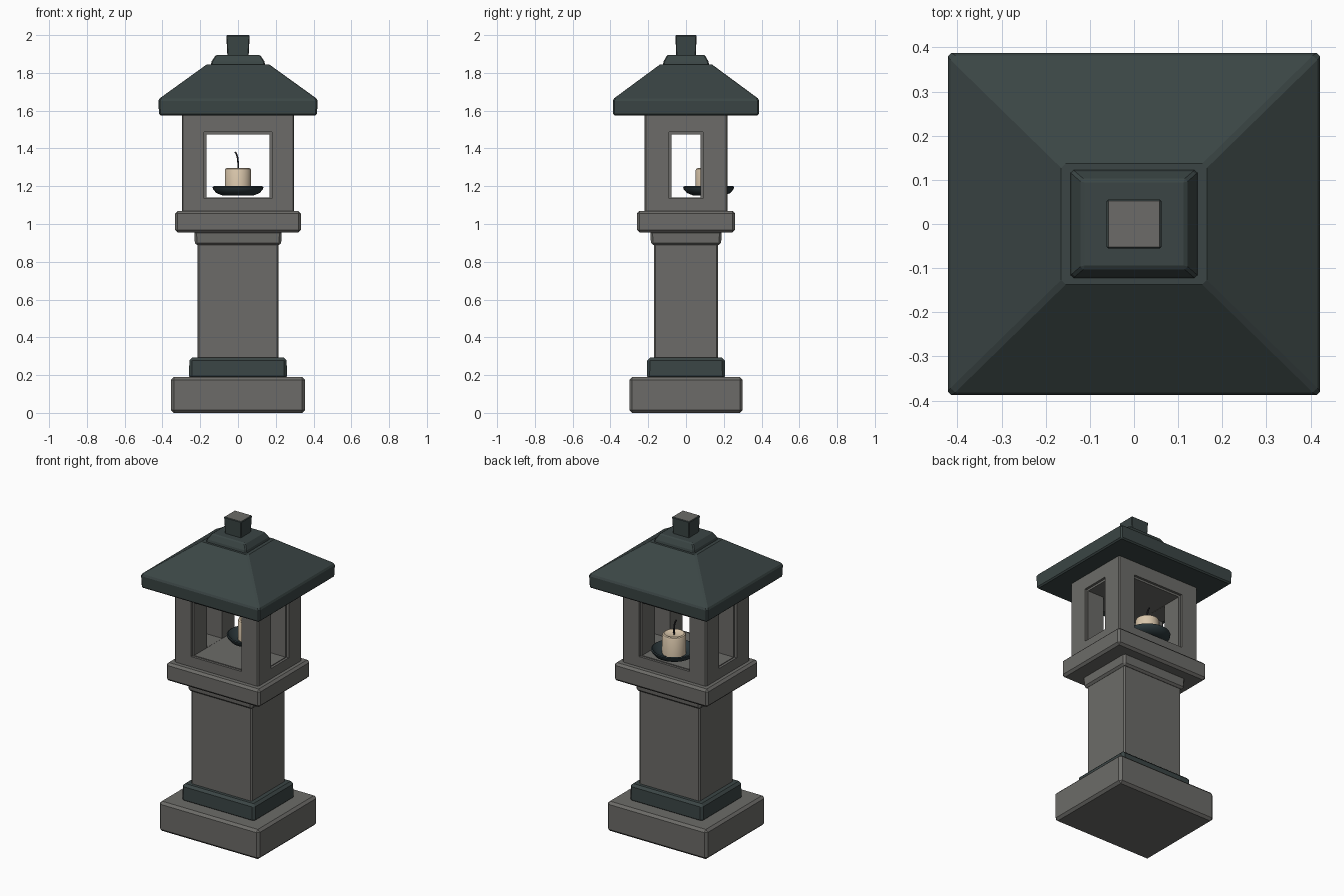
import bpy, bmesh, math

if "Cube" in bpy.data.objects:
    bpy.data.objects.remove(bpy.data.objects["Cube"])


def material(name, rgb):
    m = bpy.data.materials.new(name)
    m.diffuse_color = (*rgb, 1)
    m.use_nodes = True
    m.node_tree.nodes["Principled BSDF"].inputs["Base Color"].default_value = m.diffuse_color
    return m


STONE = material("grey stone", (0.150, 0.148, 0.138))
SLATE = material("dark slate", (0.043, 0.060, 0.059))
IRON = material("dark iron", (0.024, 0.038, 0.043))
WAX = material("cream wax", (0.70, 0.57, 0.41))
SOOT = material("black wick", (0.02, 0.02, 0.024))


def finish(name, bm, mats):
    bmesh.ops.recalc_face_normals(bm, faces=bm.faces)
    me = bpy.data.meshes.new(name)
    bm.to_mesh(me)
    bm.free()
    for m in mats:
        me.materials.append(m)
    ob = bpy.data.objects.new(name, me)
    bpy.context.collection.objects.link(ob)
    return ob


def stack(name, rings, mat, bevel=0.012):
    """Closed block from rectangular rings (half x, half y, z)."""
    bm = bmesh.new()
    loops = [[bm.verts.new((sx * hx, sy * hy, z))
              for sx, sy in ((-1, -1), (1, -1), (1, 1), (-1, 1))]
             for hx, hy, z in rings]
    bm.faces.new(loops[0])
    bm.faces.new(loops[-1])
    for a, b in zip(loops, loops[1:]):
        for i in range(4):
            j = (i + 1) % 4
            bm.faces.new((a[i], a[j], b[j], b[i]))
    ob = finish(name, bm, [mat])
    if bevel:
        mod = ob.modifiers.new("chamfer", 'BEVEL')
        mod.width = bevel
        mod.segments = 1
        mod.limit_method = 'ANGLE'
        mod.angle_limit = math.radians(40)
    return ob


def lathe(name, profile, mat, y, sides=24):
    """Turned part around a vertical axis at (0, y)."""
    bm = bmesh.new()
    rings = []
    for r, z in profile:
        if r == 0:
            rings.append([bm.verts.new((0, y, z))] * sides)
        else:
            rings.append([bm.verts.new((r * math.cos(math.tau * i / sides),
                                        y + r * math.sin(math.tau * i / sides), z))
                          for i in range(sides)])
    for a, b in zip(rings, rings[1:]):
        for i in range(sides):
            j = (i + 1) % sides
            quad = list(dict.fromkeys((a[i], a[j], b[j], b[i])))
            bm.faces.new(quad)
    ob = finish(name, bm, [mat])
    bpy.context.view_layer.objects.active = ob
    ob.select_set(True)
    bpy.ops.object.shade_smooth_by_angle(angle=math.radians(35))
    ob.select_set(False)
    return ob


# Pedestal
stack("base_slab", [(0.355, 0.30, 0), (0.355, 0.30, 0.19)], STONE, 0.015)
stack("plinth", [(0.26, 0.208, 0.18), (0.257, 0.205, 0.293)], SLATE, 0.015)
stack("column", [(0.215, 0.17, 0.28), (0.215, 0.17, 0.90)], STONE, 0.008)
stack("collar", [(0.228, 0.185, 0.888), (0.232, 0.19, 0.965)], STONE, 0.012)
stack("platform", [(0.333, 0.26, 0.955), (0.333, 0.26, 1.07)], STONE, 0.014)

# Lantern house, cut by two crossing openings with recessed surrounds
house = stack("lantern_house", [(0.297, 0.22, 1.06), (0.297, 0.22, 1.59)], STONE, 0.007)


def cut(name, x0, x1, y0, y1, z0, z1):
    c = stack(name, [((x1 - x0) / 2, (y1 - y0) / 2, z0),
                     ((x1 - x0) / 2, (y1 - y0) / 2, z1)], STONE, 0)
    c.location = ((x0 + x1) / 2, (y0 + y1) / 2, 0)
    c.hide_render = True
    c.hide_viewport = True
    mod = house.modifiers.new(name, 'BOOLEAN')
    mod.operation = 'DIFFERENCE'
    mod.solver = 'EXACT'
    mod.object = c


cut("front_opening_cutter", -0.167, 0.167, -0.5, 0.5, 1.14, 1.475)
cut("side_opening_cutter", -0.6, 0.6, -0.078, 0.078, 1.141, 1.474)
for s, tag in ((-1, "a"), (1, "b")):
    ya, yb = sorted((s * 0.205, s * 0.4))
    cut("front_recess_cutter_" + tag, -0.179, 0.179, ya, yb, 1.135, 1.488)
    xa, xb = sorted((s * 0.282, s * 0.5))
    cut("side_recess_cutter_" + tag, xa, xb, -0.091, 0.091, 1.136, 1.487)

# Roof, cap and finial
stack("roof", [(0.418, 0.385, 1.575), (0.422, 0.388, 1.66), (0.165, 0.137, 1.845)],
      SLATE, 0.008)
stack("roof_cap", [(0.146, 0.124, 1.835), (0.140, 0.119, 1.86), (0.118, 0.100, 1.895)],
      SLATE, 0.006)
finial = stack("finial", [(0.056, 0.052, 1.885), (0.062, 0.056, 2.0)], SLATE, 0.004)
finial.data.materials.append(STONE)
for p in finial.data.polygons:
    if p.normal.z > 0.9:
        p.material_index = 1

# Candle on a saucer, set towards the back opening
CY = 0.12
lathe("saucer", [(0, 1.152), (0.085, 1.152), (0.115, 1.164), (0.132, 1.184), (0.135, 1.196),
                 (0.128, 1.2), (0.12, 1.192), (0.105, 1.178), (0.08, 1.17), (0, 1.17)],
      IRON, CY)
lathe("candle", [(0, 1.165), (0.07, 1.165), (0.07, 1.283), (0.066, 1.292), (0.058, 1.296),
                 (0.045, 1.289), (0, 1.286)], WAX, CY)
wick = bpy.data.curves.new("wick", 'CURVE')
wick.dimensions = '3D'
wick.bevel_depth = 0.005
wick.bevel_resolution = 1
wick.use_fill_caps = True
pts = [(0, 1.28), (0.001, 1.32), (-0.002, 1.35), (-0.008, 1.37), (-0.015, 1.382)]
sp = wick.splines.new('POLY')
sp.points.add(len(pts) - 1)
for p, (x, z) in zip(sp.points, pts):
    p.co = (x, CY, z, 1)
wick.materials.append(SOOT)
bpy.context.collection.objects.link(bpy.data.objects.new("wick", wick))
